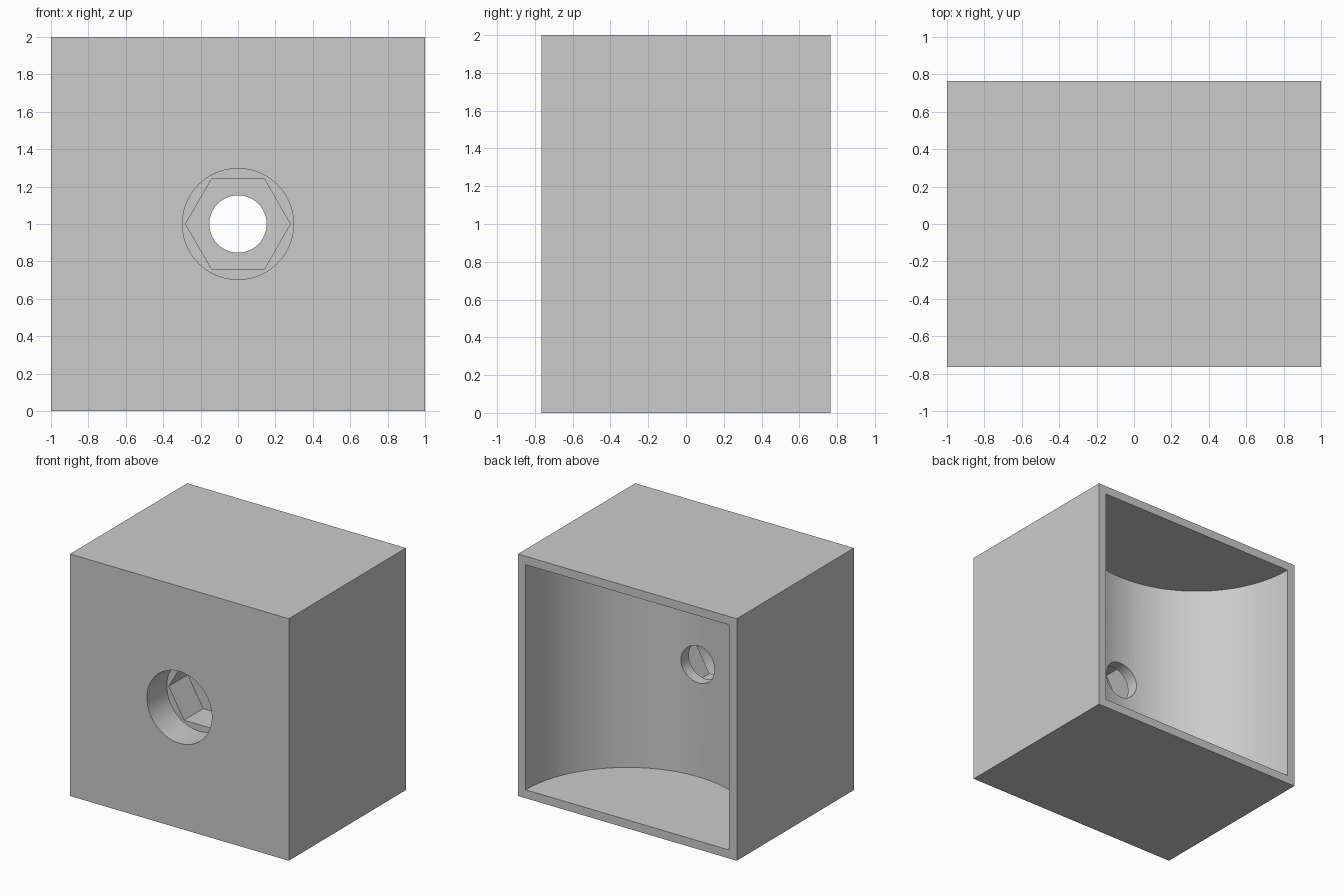
import bpy
import math

if "Cube" in bpy.data.objects:
    bpy.data.objects.remove(bpy.data.objects["Cube"], do_unlink=True)

WIDTH, DEPTH, HEIGHT = 2.0, 1.53, 2.0
WALL = 0.07
FRONT, BACK = -DEPTH / 2, DEPTH / 2
MID = HEIGHT / 2

grey = bpy.data.materials.new("plain_grey")
grey.use_nodes = True
colour = (0.6, 0.6, 0.6, 1)
grey.diffuse_color = colour
grey.node_tree.nodes["Principled BSDF"].inputs["Base Color"].default_value = colour

# Solid block
bpy.ops.mesh.primitive_cube_add(size=1, location=(0, 0, MID))
block = bpy.context.object
block.name = "hollow_block"
block.scale = (WIDTH, DEPTH, HEIGHT)
bpy.ops.object.transform_apply(location=True, rotation=False, scale=True)
block.data.materials.append(grey)


def cut(name, sides, radius, length, location, rotation=(0, 0, 0)):
    """Subtract a prism from the block."""
    bpy.ops.mesh.primitive_cylinder_add(vertices=sides, radius=radius, depth=length,
                                        location=location, rotation=rotation)
    cutter = bpy.context.object
    cutter.name = name
    cutter.hide_render = True
    cutter.data.materials.append(grey)
    bpy.context.view_layer.objects.active = block
    mod = block.modifiers.new(name, "BOOLEAN")
    mod.operation = "DIFFERENCE"
    mod.solver = "EXACT"
    mod.object = cutter
    bpy.ops.object.modifier_apply(modifier=name)
    bpy.data.objects.remove(cutter, do_unlink=True)


def bore(name, sides, radius, start, end, roll=0):
    """Cut a hole along y between two distances behind the front face."""
    cut(name, sides, radius, end - start, (0, FRONT + (start + end) / 2, MID),
        (math.pi / 2, roll, 0))


# Half-round cavity open at the back
cut("cavity", 128, WIDTH / 2 - WALL, HEIGHT - 2 * WALL, (0, BACK, MID))

# Stepped fastener hole: round recess, hexagonal pocket, through hole
bore("round_recess", 64, 0.297, -0.1, 0.26)
bore("hex_pocket", 6, 0.28, 0.2, 0.51, math.pi / 6)
bore("through_hole", 64, 0.153, 0.4, 0.8)

# Smooth curved walls, crisp edges
bpy.ops.object.select_all(action="DESELECT")
block.select_set(True)
bpy.context.view_layer.objects.active = block
bpy.ops.object.shade_smooth_by_angle(angle=math.radians(25))
